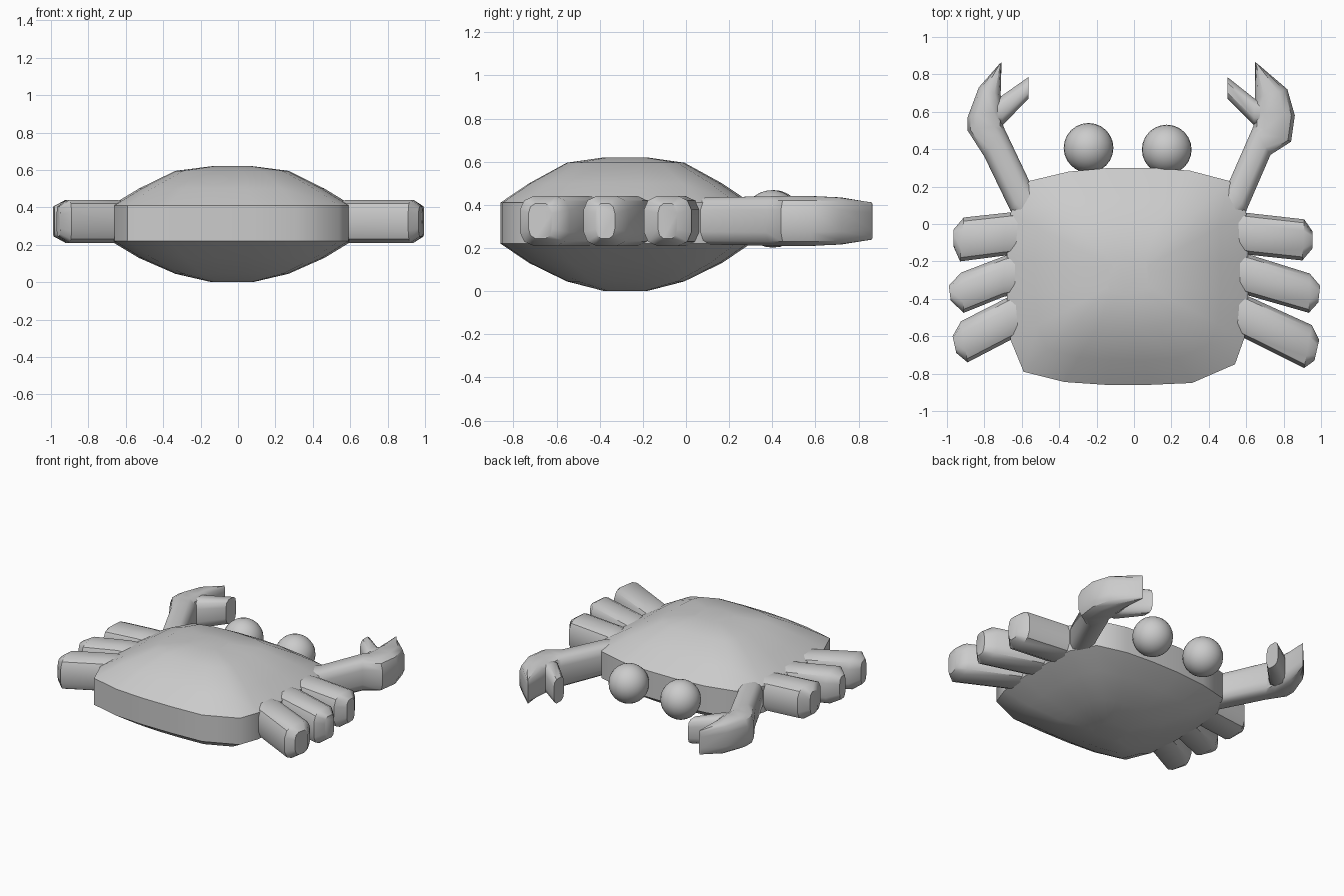
import bpy, bmesh, math

MID_Z, HALF_H = 0.325, 0.115


def finish(bm, name, angle=40):
    bmesh.ops.recalc_face_normals(bm, faces=bm.faces)
    me = bpy.data.meshes.new(name)
    bm.to_mesh(me)
    bm.free()
    ob = bpy.data.objects.new(name, me)
    bpy.context.collection.objects.link(ob)
    bpy.ops.object.select_all(action='DESELECT')
    ob.select_set(True)
    bpy.context.view_layer.objects.active = ob
    bpy.ops.object.shade_smooth_by_angle(angle=math.radians(angle))
    return ob


def skin(name, rings, angle=40):
    """Bridge equal-length point rings and cap both ends."""
    bm = bmesh.new()
    loops = [[bm.verts.new(p) for p in r] for r in rings]
    n = len(loops[0])
    for a, b in zip(loops, loops[1:]):
        for i in range(n):
            j = (i + 1) % n
            bm.faces.new((a[i], a[j], b[j], b[i]))
    bm.faces.new(loops[0])
    bm.faces.new(loops[-1])
    return finish(bm, name, angle)


def limb(name, stations, sides=12):
    """Loft rounded sections between left/right edge pairs seen from above.
    Each station: (x1, y1, x2, y2, height factor)."""
    rings = []
    for x1, y1, x2, y2, h in stations:
        ring = []
        for k in range(sides):
            a = 2 * math.pi * (k + 0.5) / sides
            c, s = math.cos(a), math.sin(a)
            u = math.copysign(abs(c) ** 0.6, c) / 0.98
            v = math.copysign(abs(s) ** 0.6, s) / 0.98
            t = 0.5 + 0.5 * u
            ring.append((x1 + (x2 - x1) * t, y1 + (y2 - y1) * t,
                         MID_Z + HALF_H * h * v))
        rings.append(ring)
    return skin(name, rings)


# Shell: one plan outline, scaled inward through a domed profile
outline = [(-0.56, 0.23), (-0.35, 0.28), (-0.13, 0.30), (0.1, 0.30), (0.3, 0.285),
           (0.51, 0.23), (0.6, 0.06), (0.61, -0.17), (0.61, -0.4), (0.59, -0.61),
           (0.54, -0.75), (0.31, -0.85), (0.08, -0.86), (-0.15, -0.86),
           (-0.37, -0.845), (-0.59, -0.79), (-0.66, -0.62), (-0.68, -0.4),
           (-0.68, -0.17), (-0.66, 0.06)]
profile = [(0.17, 0.0), (0.47, 0.045), (0.77, 0.13), (1, 0.22), (1, 0.41),
           (0.77, 0.50), (0.47, 0.595), (0.17, 0.62)]
cx, cy = -0.03, -0.28
skin("shell", [[(cx + (x - cx) * s, cy + (y - cy) * s, z) for x, y in outline]
               for s, z in profile], 50)

# Eyes
for side, x, y in (("left", -0.243, 0.407), ("right", 0.175, 0.398)):
    bm = bmesh.new()
    bmesh.ops.create_uvsphere(bm, u_segments=24, v_segments=14, radius=0.133)
    bmesh.ops.translate(bm, verts=bm.verts, vec=(x, y, 0.335))
    finish(bm, side + "_eye")

# Legs: root edges, then near-tip edges, then the blunt tip
legs = {
    "left_leg_front": [(-0.5, 0.08, -0.5, -0.15, 0.9), (-0.68, 0.06, -0.7, -0.17, 1),
                       (-0.91, 0.035, -0.93, -0.2, 1), (-0.965, -0.03, -0.965, -0.12, 0.7)],
    "left_leg_middle": [(-0.5, -0.12, -0.5, -0.35, 0.9), (-0.69, -0.17, -0.7, -0.39, 1),
                        (-0.925, -0.26, -0.91, -0.475, 1), (-0.99, -0.33, -0.98, -0.41, 0.7)],
    "left_leg_rear": [(-0.5, -0.3, -0.5, -0.54, 0.9), (-0.69, -0.4, -0.66, -0.62, 1),
                      (-0.925, -0.52, -0.89, -0.74, 1), (-0.97, -0.6, -0.95, -0.69, 0.7)],
    "right_leg_front": [(0.45, 0.08, 0.45, -0.13, 0.9), (0.6, 0.06, 0.62, -0.165, 1),
                        (0.91, 0.025, 0.9, -0.195, 1), (0.955, -0.04, 0.955, -0.13, 0.7)],
    "right_leg_middle": [(0.45, -0.12, 0.45, -0.33, 0.9), (0.62, -0.165, 0.62, -0.385, 1),
                         (0.94, -0.265, 0.935, -0.475, 1), (0.995, -0.33, 0.985, -0.42, 0.7)],
    "right_leg_rear": [(0.45, -0.32, 0.45, -0.54, 0.9), (0.62, -0.39, 0.59, -0.61, 1),
                       (0.95, -0.54, 0.91, -0.77, 1), (0.99, -0.62, 0.965, -0.73, 0.7)],
}
for name, st in legs.items():
    limb(name, st)

# Claw arms with the large outer pincer
limb("left_claw", [(-0.56, -0.03, -0.46, 0.1, 0.9), (-0.66, 0.07, -0.56, 0.23, 0.95),
                   (-0.80, 0.36, -0.695, 0.515, 1), (-0.89, 0.50, -0.70, 0.53, 1),
                   (-0.89, 0.57, -0.70, 0.61, 1), (-0.83, 0.73, -0.713, 0.69, 0.95),
                   (-0.72, 0.855, -0.708, 0.865, 0.75)])
limb("right_claw", [(0.51, -0.03, 0.41, 0.1, 0.9), (0.6, 0.07, 0.51, 0.23, 0.95),
                    (0.73, 0.37, 0.635, 0.515, 1), (0.84, 0.44, 0.64, 0.53, 1),
                    (0.86, 0.58, 0.64, 0.60, 1), (0.82, 0.72, 0.648, 0.67, 0.95),
                    (0.66, 0.857, 0.648, 0.865, 0.75)])

# Small inner pincers
limb("left_pincer", [(-0.80, 0.64, -0.80, 0.52, 0.85), (-0.715, 0.68, -0.70, 0.53, 0.9),
                     (-0.565, 0.785, -0.565, 0.67, 0.75)])
limb("right_pincer", [(0.76, 0.64, 0.76, 0.52, 0.85), (0.645, 0.67, 0.64, 0.53, 0.9),
                      (0.5, 0.785, 0.5, 0.67, 0.75)])
